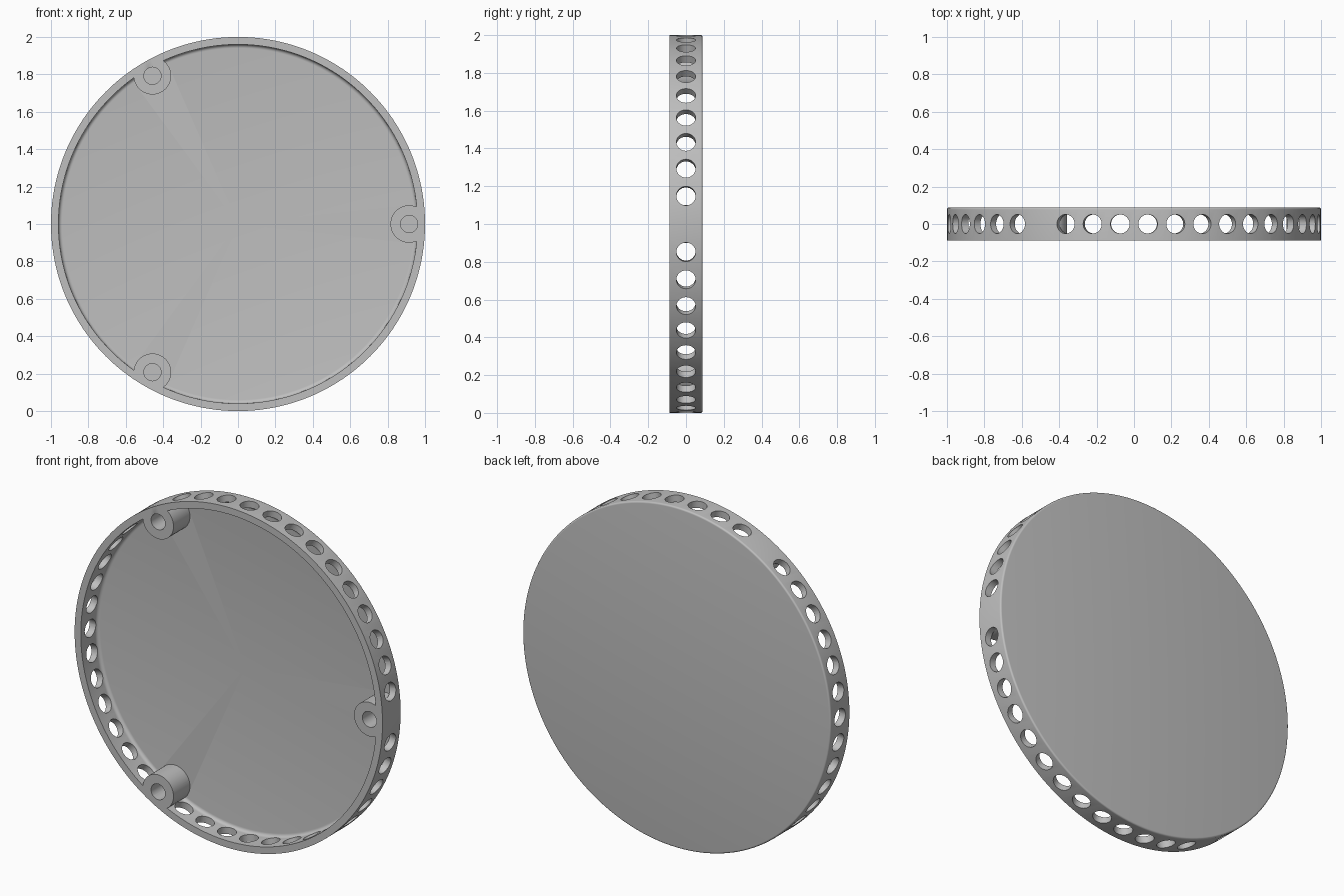
import bpy
import bmesh
import math
from mathutils import Matrix, Vector

if "Cube" in bpy.data.objects:
    bpy.data.objects.remove(bpy.data.objects["Cube"])

HALF = 0.0875        # half depth of the tray
INNER = 0.96         # inside radius of the rim
FLOOR = 0.065        # inside face of the back plate
HOLES = 42           # positions around the rim
BOSS_AT = 0.915      # distance of the screw bosses from the centre
CENTRE = Vector((0, 0, 1))

grey = bpy.data.materials.new("light grey")
grey.use_nodes = True
colour = (0.52, 0.52, 0.52, 1)
grey.diffuse_color = colour
grey.node_tree.nodes["Principled BSDF"].inputs["Base Color"].default_value = colour


def make_object(name, bm):
    bmesh.ops.recalc_face_normals(bm, faces=bm.faces)
    mesh = bpy.data.meshes.new(name)
    bm.to_mesh(mesh)
    bm.free()
    mesh.materials.append(grey)
    obj = bpy.data.objects.new(name, mesh)
    bpy.context.collection.objects.link(obj)
    return obj


def radial(angle):
    return Vector((math.cos(angle), 0, math.sin(angle)))


def add_cylinder(bm, centre, axis, radius, depth, sides=32):
    turn = axis.to_track_quat("Z", "Y").to_matrix().to_4x4()
    bmesh.ops.create_cone(bm, cap_ends=True, segments=sides, radius1=radius,
                          radius2=radius, depth=depth,
                          matrix=Matrix.Translation(centre) @ turn)


def corner(r, y, size, start, steps=5):
    """Quarter-round points for the lathe profile."""
    return [(r + size * math.cos(start + i * math.pi / 2 / steps),
             y + size * math.sin(start + i * math.pi / 2 / steps))
            for i in range(steps + 1)]


def combine(target, helper, operation):
    bpy.context.view_layer.objects.active = target
    mod = target.modifiers.new(operation, "BOOLEAN")
    mod.operation = operation
    mod.solver = "EXACT"
    mod.object = helper
    bpy.ops.object.modifier_apply(modifier=mod.name)
    bpy.data.objects.remove(helper)


# Tray: lathed rim and back plate, rounded at the back edge and inside corner
profile = [(0, HALF)]
profile += corner(0.99, HALF - 0.01, 0.01, 0)[::-1]
profile += [(1, -HALF), (INNER, -HALF)]
profile += corner(INNER - 0.02, FLOOR - 0.02, 0.02, 0)
profile += [(0, FLOOR)]
bm = bmesh.new()
verts = [bm.verts.new((r, y, 1)) for r, y in profile]
edges = [bm.edges.new(pair) for pair in zip(verts, verts[1:])]
bmesh.ops.spin(bm, geom=verts + edges, cent=CENTRE, axis=(0, 1, 0),
               angle=2 * math.pi, steps=HOLES * 4, use_merge=True)
bmesh.ops.remove_doubles(bm, verts=bm.verts, dist=1e-5)
tray = make_object("round_tray", bm)

# Ring of vent holes, skipped where the bosses stand
bm = bmesh.new()
for k in range(HOLES):
    if k % (HOLES // 3):
        out = radial(2 * math.pi * k / HOLES)
        add_cylinder(bm, CENTRE + out * 0.985, out, 0.051, 0.13)
combine(tray, make_object("vent_cutter", bm), "DIFFERENCE")

# Three screw bosses, trimmed to stay inside the rim
bm = bmesh.new()
for k in range(3):
    out = radial(2 * math.pi * k / 3)
    length = HALF + FLOOR + 0.01
    before = set(bm.verts)
    add_cylinder(bm, CENTRE + out * BOSS_AT + Vector((0, length / 2 - HALF, 0)),
                 Vector((0, 1, 0)), 0.1, length, 48)
    for v in set(bm.verts) - before:
        flat = Vector((v.co.x, 0, v.co.z - 1))
        if flat.length > 0.98:
            flat *= 0.98 / flat.length
            v.co.x, v.co.z = flat.x, flat.z + 1
combine(tray, make_object("screw_bosses", bm), "UNION")

# Blind screw bores
bm = bmesh.new()
for k in range(3):
    out = radial(2 * math.pi * k / 3)
    add_cylinder(bm, CENTRE + out * BOSS_AT + Vector((0, -0.04, 0)),
                 Vector((0, 1, 0)), 0.046, 0.2)
combine(tray, make_object("bore_cutter", bm), "DIFFERENCE")

# Smooth shading with sharp rims
bpy.ops.object.select_all(action="DESELECT")
tray.select_set(True)
bpy.context.view_layer.objects.active = tray
bpy.ops.object.shade_smooth_by_angle(angle=math.radians(30))
